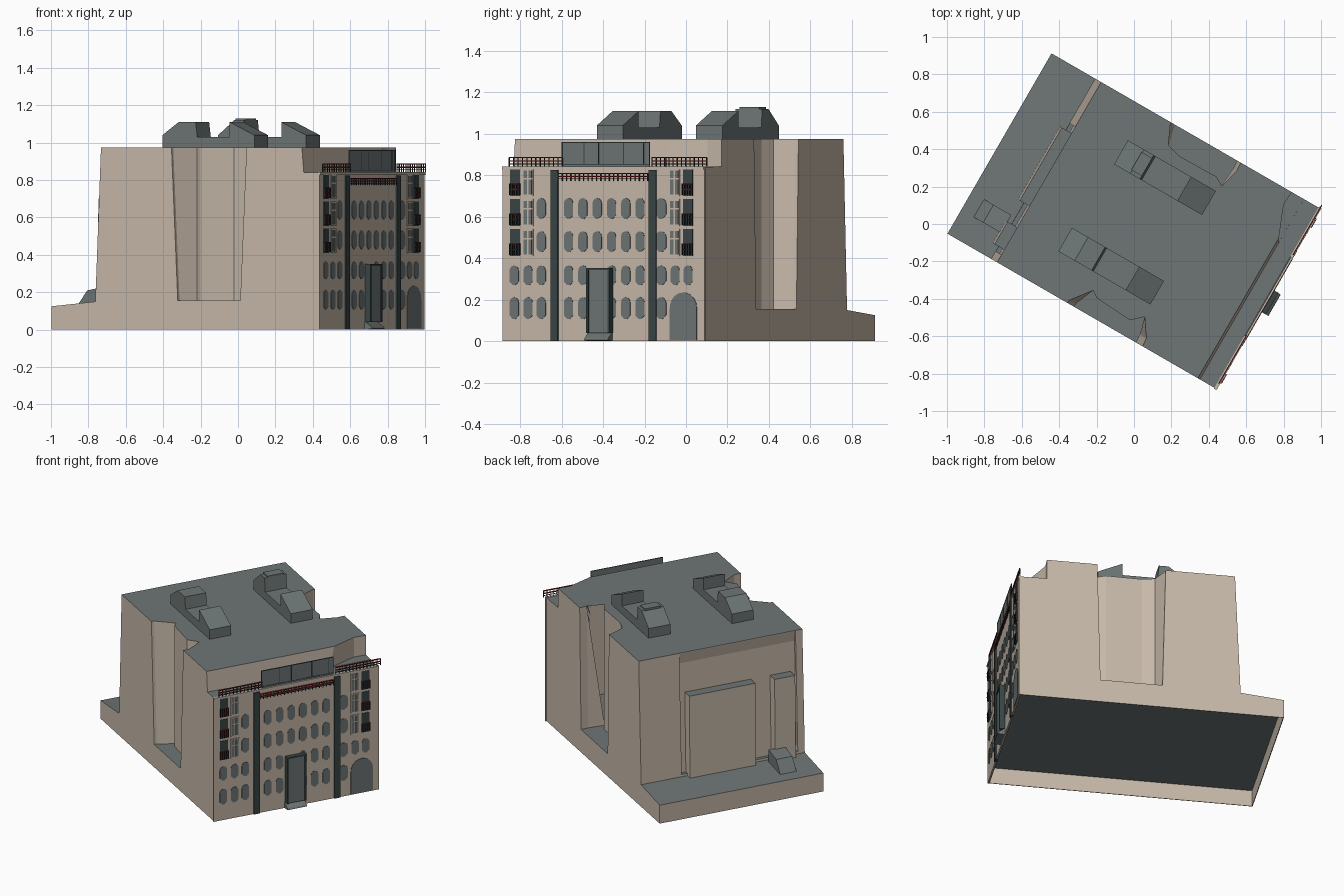
import bpy, bmesh, math
from mathutils import Matrix

cube = bpy.data.objects.get("Cube")
if cube:
    bpy.data.objects.remove(cube)

# The block is laid out on its own axes (u = depth, v = width), then turned
TURN = Matrix.Translation((0, 0.004, 0)) @ Matrix.Rotation(math.radians(-30), 4, 'Z')


def material(name, rgb):
    m = bpy.data.materials.new(name)
    m.use_nodes = True
    m.diffuse_color = (*rgb, 1)
    m.node_tree.nodes["Principled BSDF"].inputs["Base Color"].default_value = (*rgb, 1)
    return m


WALL = material("beige_wall", (0.57, 0.485, 0.40))
GREY = material("slate_grey", (0.155, 0.18, 0.178))
GREEN = material("dark_green", (0.04, 0.06, 0.06))
RED = material("rail_red", (0.24, 0.012, 0.012))
BLACK = material("iron_black", (0.015, 0.016, 0.016))

ALONG = {
    'u': lambda p, q, t: (t, p, q),   # outline in v, z
    'v': lambda p, q, t: (p, t, q),   # outline in u, z
    'z': lambda p, q, t: (p, q, t),   # outline in u, v
}


def add_prism(bm, axis, outline, a, b, outline_b=None):
    place = ALONG[axis]
    lo = [bm.verts.new(place(p, q, a)) for p, q in outline]
    hi = [bm.verts.new(place(p, q, b)) for p, q in outline_b or outline]
    n = len(lo)
    bm.faces.new(lo[::-1])
    bm.faces.new(hi)
    for i in range(n):
        bm.faces.new((lo[i], lo[(i + 1) % n], hi[(i + 1) % n], hi[i]))


def add_box(bm, u, v, z):
    add_prism(bm, 'u', [(v[0], z[0]), (v[1], z[0]), (v[1], z[1]), (v[0], z[1])], *u)


def finish(name, bm, *mats):
    bmesh.ops.recalc_face_normals(bm, faces=bm.faces)
    bm.transform(TURN)
    mesh = bpy.data.meshes.new(name)
    bm.to_mesh(mesh)
    bm.free()
    for m in mats:
        mesh.materials.append(m)
    ob = bpy.data.objects.new(name, mesh)
    bpy.context.collection.objects.link(ob)
    return ob


def prism(name, mat, *args):
    bm = bmesh.new()
    add_prism(bm, *args)
    return finish(name, bm, mat)


def boxes(name, mat, items):
    bm = bmesh.new()
    for item in items:
        add_box(bm, *item)
    return finish(name, bm, mat)


def paint_by_slope(ob):
    # Grey on level or sloping faces, wall colour on upright ones
    for f in ob.data.polygons:
        f.material_index = int(abs(f.normal.z) > 0.4)


# Main block with low rear plinth and front terrace
bm = bmesh.new()
add_prism(bm, 'v', [(-0.836, 0), (0.815, 0), (0.815, 0.84), (0.722, 0.84), (0.71, 0.975),
                    (-0.53, 0.975), (-0.565, 0.15), (-0.836, 0.125)], -0.547, 0.566)
block = finish("main_block", bm, WALL, GREY)


def pinch(outline, d):
    # Bring the two ends of a well closer together at its floor
    return [(u + (d if i < 2 else -d if i > 5 else 0), v) for i, (u, v) in enumerate(outline)]


# Light wells on both long sides, rear recess, clipped terrace corner, hollow underside
well_a = [(-0.10, -0.6), (-0.095, -0.53), (-0.01, -0.42), (0.025, -0.445), (0.24, -0.46),
          (0.30, -0.405), (0.365, -0.5), (0.375, -0.6)]
well_b = [(-0.10, 0.6), (-0.095, 0.55), (-0.05, 0.454), (0.028, 0.432), (0.256, 0.436),
          (0.307, 0.408), (0.335, 0.517), (0.33, 0.6)]
corner = [(0.718, 0.3), (0.643, 0.487), (0.65, 0.6), (0.83, 0.6), (0.83, 0.3)]
cutters = [
    prism("well_cutter", WALL, 'z', pinch(well_a, 0.04), 0.155, 1.0, well_a),
    prism("well_cutter", WALL, 'z', pinch(well_b, 0.02), 0.155, 1.0, well_b),
    prism("recess_cutter", WALL, 'v', [(-0.6, 0.165), (-0.54, 0.165), (-0.517, 0.9), (-0.527, 0.97),
                                       (-0.6, 0.97)], -0.5, 0.29),
    prism("corner_cutter", WALL, 'z', corner, 0.842, 1.0),
    boxes("underside_cutter", WALL, [((-0.832, 0.811), (-0.543, 0.562), (-0.1, 0.11))]),
]
bpy.context.view_layer.objects.active = block
for c in cutters:
    c.hide_render = True
    mod = block.modifiers.new("cut", 'BOOLEAN')
    mod.operation, mod.solver, mod.object = 'DIFFERENCE', 'EXACT', c
    bpy.ops.object.modifier_apply(modifier=mod.name)
    bpy.data.objects.remove(c)
paint_by_slope(block)

# Rear slabs standing in the recess, and a small ramp on the plinth
for name, v0, v1 in (("rear_slab_wide", -0.20, 0.25), ("rear_slab_narrow", -0.47, -0.33)):
    bm = bmesh.new()
    add_prism(bm, 'v', [(-0.60, 0.14), (-0.52, 0.14), (-0.52, 0.70), (-0.59, 0.70)], v0, v1)
    paint_by_slope(finish(name, bm, WALL, GREY))
prism("rear_ramp", GREY, 'v', [(-0.76, 0.13), (-0.59, 0.14), (-0.59, 0.23), (-0.70, 0.21)],
      -0.40, -0.29)

# Roof houses: sloping hood, low link and wedge
for name, v0, v1, s, e, top in (("roof_house_right", -0.332, -0.187, -0.275, -0.07, 1.11),
                                ("roof_house_left", 0.22, 0.368, -0.25, -0.09, 1.12)):
    prism(name, GREY, 'v', [(s, 0.97), (0.293, 0.97), (0.293, 1.04), (0.14, 1.11), (0.14, 1.03),
                            (e + 0.01, 1.03), (e, top), (s + 0.1, top), (s, 1.04)], v0, v1)
prism("roof_vent", GREY, 'z', [(-0.155, 0.24), (-0.09, 0.24), (-0.09, 0.35), (-0.155, 0.35)],
      1.10, 1.13)

# Street front
F = 0.822
boxes("front_wall", WALL, [((0.812, F), (-0.552, 0.572), (0, 0.838))])
boxes("cornice", WALL, [((0.812, 0.828), (-0.552, 0.572), (0.828, 0.842))])
boxes("pilasters", GREEN, [((F - 0.01, F + 0.008), (v - 0.02, v + 0.02), (0, 0.825))
                           for v in (-0.261, 0.287)])


def arch(v, z0, w, h, sides=8, cut=0.7):
    # Rounded head, clipped lower corners
    r = w / 2
    head = [(v + r * math.cos(math.pi * i / sides), z0 + h - r + r * math.sin(math.pi * i / sides))
            for i in range(sides + 1)]
    return head + [(v - r, z0 + cut * r), (v - r * (1 - cut), z0),
                   (v + r * (1 - cut), z0), (v + r, z0 + cut * r)]


# Arched windows in four rows
middle = [-0.183 + 0.0795 * i for i in range(6)]
left_bay, right_bay = [-0.486, -0.409, -0.336], [0.331, 0.41, 0.482]
rows = [
    (0.107, 0.105, middle[:2] + middle[3:] + left_bay + right_bay[:1]),
    (0.27, 0.095, middle[:2] + middle[3:] + left_bay + right_bay),
    (0.43, 0.10, middle + [-0.336, 0.331]),
    (0.59, 0.10, middle + [-0.336, 0.331]),
]
bm = bmesh.new()
for z, h, centres in rows:
    for v in centres:
        add_prism(bm, 'u', arch(v, z, 0.06 if v == 0.331 else 0.05, h, 6), F - 0.004, F + 0.003)
finish("arched_windows", bm, GREY)
prism("gateway", GREY, 'u', arch(0.456, 0.005, 0.15, 0.23, 10, 0.02), F - 0.004, F + 0.003)

# Tall bay windows: dark openings with balcony rails, and paired panes in frames
openings, frames, panes, rails, bars = [], [], [], [], []
for side in (-1, 1):
    for z in (0.41, 0.555, 0.70):
        v = 0.481 * side
        openings.append(((F - 0.004, F + 0.003), (v - 0.027, v + 0.027), (z, z + 0.13)))
        for k in (0.03, 0.055):
            rails.append(((F + 0.008, F + 0.013), (v - 0.027, v + 0.027), (z + k, z + k + 0.005)))
        for k in range(5):
            b = v - 0.027 + 0.0135 * k
            bars.append(((F, F + 0.012), (b - 0.0015, b + 0.0015), (z + 0.005, z + 0.06)))
        v = 0.408 * side
        frames.append(((F - 0.004, F + 0.005), (v - 0.029, v + 0.029), (z, z + 0.13)))
        for dv in (-0.013, 0.013):
            for z0, z1 in ((0.008, 0.08), (0.088, 0.122)):
                panes.append(((F, F + 0.007), (v + dv - 0.009, v + dv + 0.009), (z + z0, z + z1)))
boxes("bay_openings", GREEN, openings)
boxes("bay_frames", WALL, frames)
boxes("bay_panes", GREY, panes)
boxes("balcony_rails", RED, rails)
boxes("balcony_bars", BLACK, bars)


def railing(name, v0, v1, z, h, u):
    boxes(name + "_red_rails", RED, [((u, u + 0.006), (v0, v1), (z + h * k - 0.003, z + h * k + 0.003))
                                     for k in (0.6, 1.0)])
    n = round((v1 - v0) / 0.024)
    posts = [v0 + (v1 - v0) * i / n for i in range(n + 1)]
    dark = [((u, u + 0.005), (p - 0.0018, p + 0.0018), (z, z + h)) for p in posts]
    dark.append(((u, u + 0.005), (v0, v1), (z + h * 0.25, z + h * 0.25 + 0.003)))
    boxes(name + "_posts", BLACK, dark)


railing("terrace_right", -0.515, -0.22, 0.842, 0.044, F - 0.004)
railing("terrace_left", 0.28, 0.585, 0.842, 0.044, F - 0.004)
railing("centre_balcony", -0.24, 0.26, 0.773, 0.035, F + 0.003)

# Glazed screen above the cornice
boxes("glass_screen", GREY, [((0.812, 0.817), (-0.225, 0.265), (0.84, 0.96))])
mullions = [((0.814, 0.819), (v - 0.002, v + 0.002), (0.85, 0.96))
            for v in (-0.223, -0.1, -0.02, 0.12, 0.23, 0.263)]
mullions += [((0.814, 0.819), (-0.225, 0.265), (z, z + 0.004)) for z in (0.85, 0.956)]
boxes("screen_mullions", GREEN, mullions)

# Entrance porch with dark frame and sloping step
boxes("entrance_glass", GREY, [((F, 0.85), (-0.056, 0.054), (0.04, 0.345))])
boxes("entrance_frame", GREEN, [((F, 0.856), (-0.066, -0.055), (0.04, 0.35)),
                                ((F, 0.856), (0.053, 0.064), (0.04, 0.35)),
                                ((F, 0.856), (-0.066, 0.064), (0.344, 0.352))])
prism("entrance_step", GREY, 'v', [(F, 0.0), (0.87, 0.005), (0.865, 0.015), (F, 0.045)],
      -0.07, 0.062)
